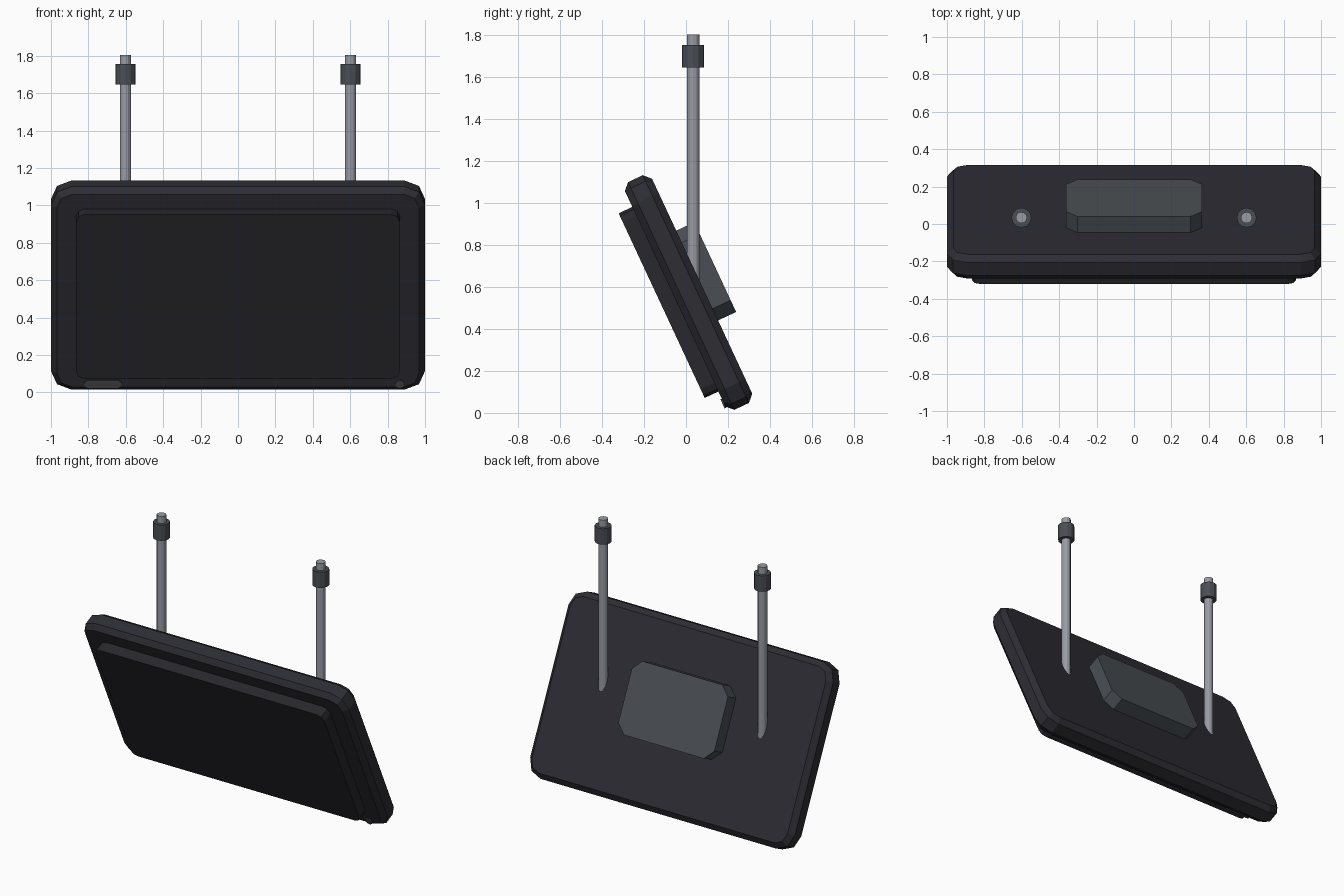
import bpy, bmesh, math
from mathutils import Matrix, Vector

if "Cube" in bpy.data.objects:
    bpy.data.objects.remove(bpy.data.objects["Cube"])

TILT = math.radians(25)


def mat(name, rgb):
    m = bpy.data.materials.new(name)
    m.diffuse_color = (*rgb, 1)
    m.use_nodes = True
    m.node_tree.nodes["Principled BSDF"].inputs["Base Color"].default_value = m.diffuse_color
    return m


BODY = mat("charcoal body", (0.026, 0.026, 0.034))
SCREEN = mat("dark screen", (0.021, 0.020, 0.025))
GREY = mat("slate grey", (0.068, 0.078, 0.088))
DETAIL = mat("detail grey", (0.062, 0.064, 0.070))
METAL = mat("brushed metal", (0.32, 0.33, 0.37))


def finish(bm, name, material):
    bmesh.ops.recalc_face_normals(bm, faces=bm.faces)
    me = bpy.data.meshes.new(name)
    bm.to_mesh(me)
    bm.free()
    me.materials.append(material)
    ob = bpy.data.objects.new(name, me)
    bpy.context.collection.objects.link(ob)
    return ob


def outline(x0, x1, u0, u1, r, seg):
    """Rounded rectangle, counter-clockwise."""
    pts = []
    for cx, cu, a0 in ((x1 - r, u1 - r, 0), (x0 + r, u1 - r, 90),
                       (x0 + r, u0 + r, 180), (x1 - r, u0 + r, 270)):
        for i in range(seg + 1):
            a = math.radians(a0 + 90 * i / seg)
            pts.append((cx + r * math.cos(a), cu + r * math.sin(a)))
    return pts


def slab(name, x0, x1, u0, u1, r, seg, levels, material):
    """Rounded slab in the tilted frame; levels are (depth, inset) pairs."""
    # tilted frame: u runs up the panel, n points out of its back
    up = Vector((0, -math.sin(TILT), math.cos(TILT)))
    back = Vector((0, math.cos(TILT), math.sin(TILT)))
    bm = bmesh.new()
    rings = []
    for n, d in levels:
        pts = outline(x0 + d, x1 - d, u0 + d, u1 - d, r - d, seg)
        rings.append([bm.verts.new(Vector((x, 0, 0)) + up * u + back * n) for x, u in pts])
    for a, b in zip(rings, rings[1:]):
        for i in range(len(a)):
            j = (i + 1) % len(a)
            bm.faces.new((a[i], a[j], b[j], b[i]))
    bm.faces.new(rings[0])
    bm.faces.new(rings[-1])
    bmesh.ops.remove_doubles(bm, verts=bm.verts, dist=1e-5)
    return finish(bm, name, material)


def cylinder(name, x, y, z0, z1, r, material, sides=12):
    bm = bmesh.new()
    bmesh.ops.create_cone(bm, cap_ends=True, segments=sides, radius1=r, radius2=r,
                          depth=z1 - z0, matrix=Matrix.Translation((x, y, (z0 + z1) / 2)))
    return finish(bm, name, material)


# tilted housing with chamfered rim
slab("housing", -1, 1, -0.084, 1.114, 0.11, 2,
     [(0.183, 0.032), (0.215, 0), (0.292, 0), (0.325, 0.034)], BODY)
# raised screen on the front
slab("screen", -0.865, 0.865, 0.027, 0.998, 0.045, 2, [(0.111, 0), (0.19, 0)], SCREEN)
# mounting box on the back, with cut corners
slab("rear_box", -0.363, 0.363, 0.335, 0.807, 0.062, 1, [(0.31, 0), (0.42, 0)], GREY)
# label strip and round button on the lower bezel
slab("front_strip", -0.823, -0.622, -0.058, -0.012, 0.0225, 4, [(0.176, 0), (0.185, 0)], DETAIL)
slab("front_button", 0.841, 0.889, -0.059, -0.011, 0.0235, 3, [(0.176, 0), (0.185, 0)], DETAIL)

# hanging rods with collars
for side, x in (("left", -0.602), ("right", 0.602)):
    cylinder(side + "_rod", x, 0.034, 0.6, 1.803, 0.03, METAL)
    cylinder(side + "_collar", x, 0.034, 1.647, 1.755, 0.053, GREY)
